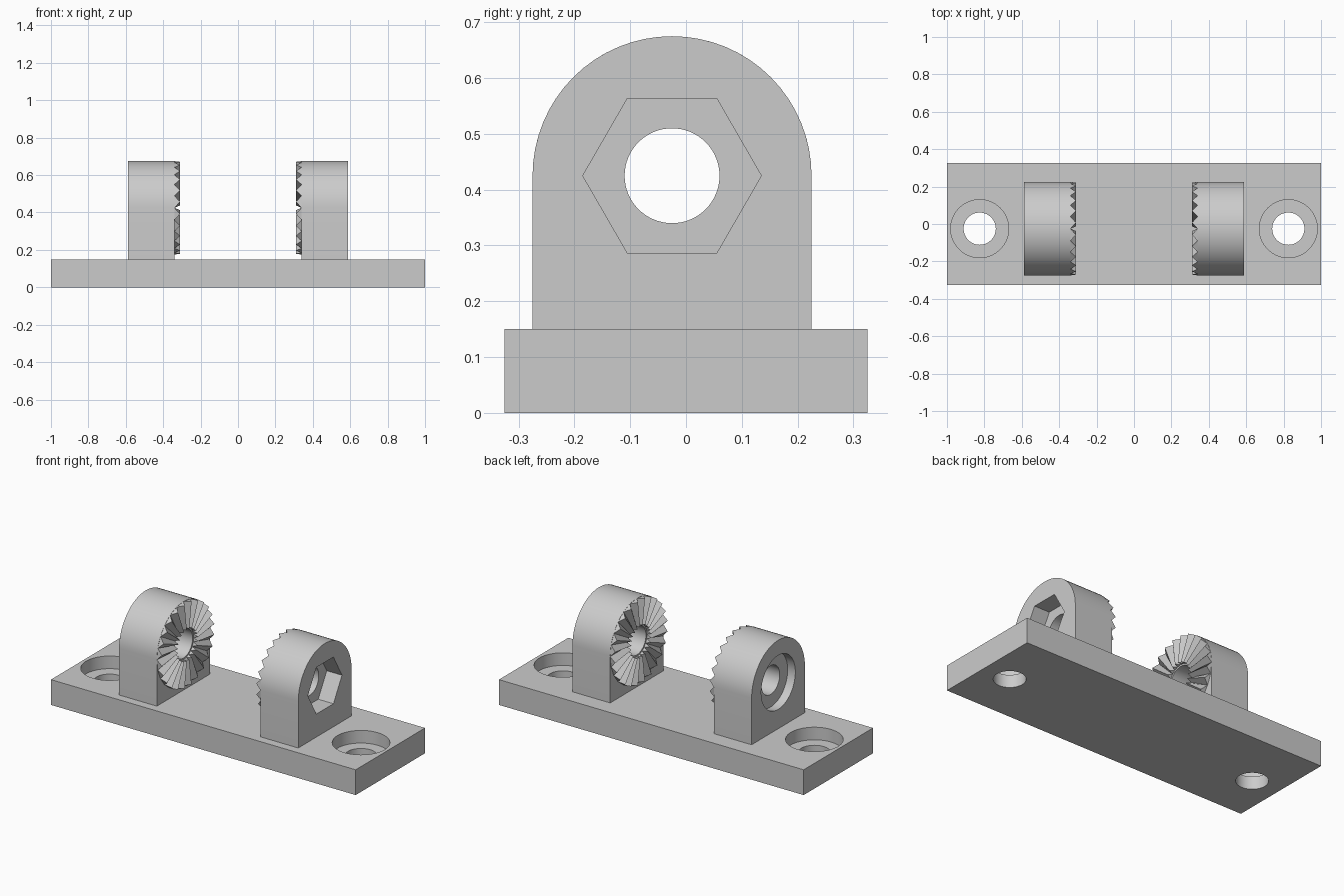
import bpy, bmesh, math

if "Cube" in bpy.data.objects:
    bpy.data.objects.remove(bpy.data.objects["Cube"])

grey = bpy.data.materials.new("plain grey")
grey.use_nodes = True
grey.diffuse_color = (0.6, 0.6, 0.6, 1)
grey.node_tree.nodes["Principled BSDF"].inputs["Base Color"].default_value = (0.6, 0.6, 0.6, 1)

YC, ZC = -0.025, 0.425          # axis of the pivot bore
R, BORE = 0.25, 0.085           # lug radius, bore radius
INNER, OUTER, TIP = 0.34, 0.588, 0.31
TEETH = 24


def finish(name, bm):
    bmesh.ops.recalc_face_normals(bm, faces=bm.faces)
    mesh = bpy.data.meshes.new(name)
    bm.to_mesh(mesh)
    bm.free()
    mesh.materials.append(grey)
    obj = bpy.data.objects.new(name, mesh)
    bpy.context.collection.objects.link(obj)
    return obj


def prism(name, outline, direction):
    """Extrude a closed outline of 3D points along a direction."""
    bm = bmesh.new()
    face = bm.faces.new([bm.verts.new(p) for p in outline])
    new = bmesh.ops.extrude_face_region(bm, geom=[face])["geom"]
    bmesh.ops.translate(bm, vec=direction,
                        verts=[v for v in new if isinstance(v, bmesh.types.BMVert)])
    return finish(name, bm)


def around_x(x, radius, angle):
    return (x, YC + radius * math.cos(angle), ZC + radius * math.sin(angle))


def x_cutter(x0, x1, radius, sides):
    ring = [around_x(x0, radius, math.tau * i / sides) for i in range(sides)]
    return prism("cutter", ring, (x1 - x0, 0, 0))


def z_cutter(x, z0, z1, radius, sides=64):
    ring = [(x + radius * math.cos(math.tau * i / sides),
             YC + radius * math.sin(math.tau * i / sides), z0) for i in range(sides)]
    return prism("cutter", ring, (0, 0, z1 - z0))


def select(obj):
    bpy.ops.object.select_all(action="DESELECT")
    obj.select_set(True)
    bpy.context.view_layer.objects.active = obj


def cut(obj, cutters):
    for cutter in cutters:
        cutter.hide_render = True
        mod = obj.modifiers.new("cut", "BOOLEAN")
        mod.operation, mod.solver, mod.object = "DIFFERENCE", "EXACT", cutter
        select(obj)
        bpy.ops.object.modifier_apply(modifier=mod.name)
        bpy.data.objects.remove(cutter)
    select(obj)
    bpy.ops.object.shade_smooth_by_angle(angle=math.radians(25))


# Base plate with two counterbored screw holes
plate = prism("base_plate", [(-1, -0.325, 0), (1, -0.325, 0), (1, 0.325, 0), (-1, 0.325, 0)],
              (0, 0, 0.15))
cut(plate, [z_cutter(s * 0.825, *span) for s in (-1, 1)
            for span in ((-0.1, 0.3, 0.086), (0.075, 0.3, 0.155))])


def lug(name, side, recess_radius, recess_sides, depth):
    """Round-topped upright with a bore and an outer recess."""
    x = side * INNER
    outline = [(x, YC - R, 0.15), (x, YC + R, 0.15)]
    outline += [around_x(x, R, math.pi * i / 32) for i in range(33)]
    body = prism(name, outline, (side * (OUTER - INNER), 0, 0))
    cut(body, [x_cutter(side * 0.2, side * 0.8, BORE, 64),
               x_cutter(side * (OUTER - depth), side * 0.8, recess_radius, recess_sides)])


def tooth_ring(name, side):
    """Radial V teeth facing the middle of the bracket."""
    bm = bmesh.new()
    step = math.tau / TEETH
    for i in range(TEETH):
        a = i * step
        ends = []
        for r in (0.095, R):
            ends.append([bm.verts.new(p) for p in (
                around_x(side * INNER, r, a),
                around_x(side * TIP, r * math.cos(step / 2), a + step / 2),
                around_x(side * INNER, r, a + step))])
        near, far = ends
        bm.faces.new(near)
        bm.faces.new(far)
        for j in range(3):
            k = (j + 1) % 3
            bm.faces.new((near[j], near[k], far[k], far[j]))
    finish(name, bm)


# Left lug takes a hex nut, right lug takes a round bolt head
lug("left_lug", 1, 0.16, 6, 0.1)
lug("right_lug", -1, 0.16, 64, 0.05)
tooth_ring("left_tooth_ring", 1)
tooth_ring("right_tooth_ring", -1)
